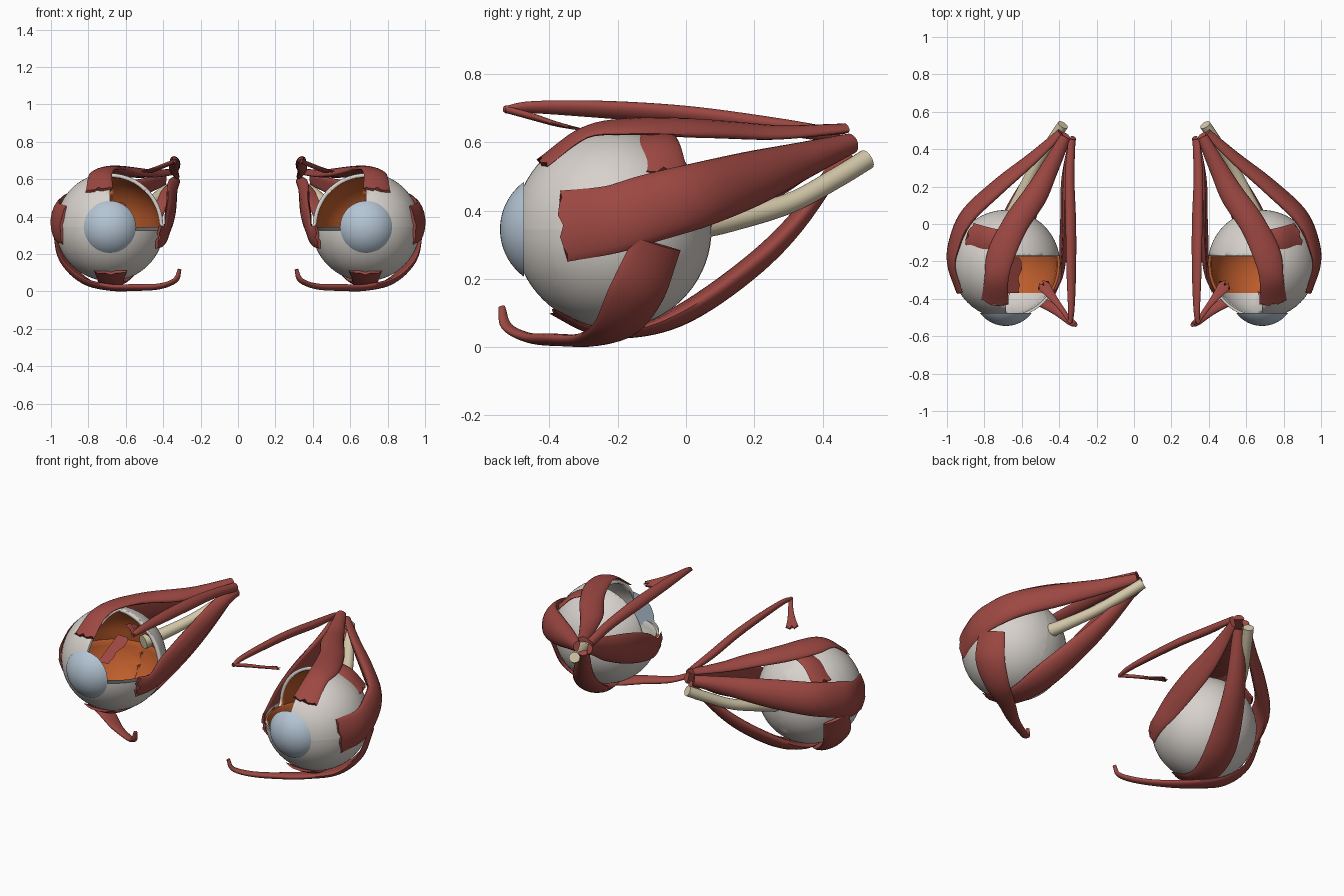
import bpy, bmesh, math, random
from mathutils import Vector

random.seed(4)
cube = bpy.data.objects.get("Cube")
if cube:
    bpy.data.objects.remove(cube, do_unlink=True)

EYE = Vector((0.685, -0.215, 0.345))
APEX = Vector((0.355, 0.5, 0.6))
RADIUS = 0.29
CUT_Y = -0.17
ORA_Y = -0.38


def material(name, rgb):
    m = bpy.data.materials.new(name)
    m.use_nodes = True
    m.diffuse_color = (*rgb, 1)
    node = next(n for n in m.node_tree.nodes if n.type == 'BSDF_PRINCIPLED')
    node.inputs["Base Color"].default_value = (*rgb, 1)
    node.inputs["Roughness"].default_value = 0.6
    return m


MUSCLE = material("muscle red", (0.34, 0.065, 0.055))
WHITE = material("sclera white", (0.68, 0.64, 0.60))
BLUE = material("cornea blue", (0.46, 0.56, 0.66))
ORANGE = material("retina orange", (0.52, 0.11, 0.025))
CREAM = material("nerve cream", (0.66, 0.58, 0.40))


def finish(bm, name, mats, mirror=True, shell=0):
    """Turn a bmesh into a smooth object, optionally hollow, mirrored to both sides."""
    mesh = bpy.data.meshes.new(name)
    bm.to_mesh(mesh)
    bm.free()
    for m in mats:
        mesh.materials.append(m)
    ob = bpy.data.objects.new(name, mesh)
    bpy.context.collection.objects.link(ob)
    bpy.ops.object.select_all(action='DESELECT')
    ob.select_set(True)
    bpy.context.view_layer.objects.active = ob
    bpy.ops.object.shade_smooth_by_angle(angle=math.radians(50))
    if shell:
        s = ob.modifiers.new("wall", 'SOLIDIFY')
        s.thickness = shell
        s.offset = -1
        s.material_offset = 1
        s.material_offset_rim = 0
    if mirror:
        mod = ob.modifiers.new("both_sides", 'MIRROR')
        mod.use_mirror_merge = False
    return ob


def catmull(rows, steps=6):
    """Smoothly interpolate rows of (x, y, z, width, thickness)."""
    v = [Vector(r) for r in rows]
    v = [v[0] * 2 - v[1]] + v + [v[-1] * 2 - v[-2]]
    out = []
    for a, b, c, d in zip(v, v[1:], v[2:], v[3:]):
        for i in range(steps):
            t = i / steps
            out.append(0.5 * (2 * b + (c - a) * t + (2 * a - 5 * b + 4 * c - d) * t ** 2
                              + (3 * b - a - 3 * c + d) * t ** 3))
    out.append(v[-2])
    return out


def strap(name, rows, mat=MUSCLE, ragged=0.0, sides=20):
    """Sweep a flattened section that bends around the eye and the muscle cone."""
    path = catmull(rows)
    axis = APEX - EYE
    bm = bmesh.new()
    rings = []
    for i, row in enumerate(path):
        c = Vector(row[:3])
        tangent = (Vector(path[min(i + 1, len(path) - 1)][:3])
                   - Vector(path[max(i - 1, 0)][:3])).normalized()
        t = max(0, min(1, (c - EYE).dot(axis) / axis.length_squared))
        out = c - (EYE + axis * t)
        bend = max(out.length, 0.06)
        normal = (out - tangent * out.dot(tangent)).normalized()
        side = tangent.cross(normal)
        round_tube = mat == CREAM
        ring = []
        for k in range(sides):
            a = math.tau * k / sides
            u = math.cos(a) * row[3] / 2
            w = math.sin(a) * row[4] / 2
            sag = 0 if round_tube else u * u / (2 * bend)
            p = c + side * u + normal * (w - sag)
            if i == 0 and ragged:
                # torn edge: same notch on the upper and lower sheet
                p += tangent * ragged * math.cos(2 * math.pi * u / row[3] * 2.5)
            ring.append(bm.verts.new(p))
        rings.append(ring)
    for r, s in zip(rings, rings[1:]):
        for k in range(sides):
            n = (k + 1) % sides
            bm.faces.new((r[k], r[n], s[n], s[k]))
    bm.faces.new(rings[0])
    bm.faces.new(rings[-1])
    bmesh.ops.recalc_face_normals(bm, faces=bm.faces)
    return finish(bm, name, [mat])


def ball(center, radius):
    bm = bmesh.new()
    bmesh.ops.create_uvsphere(bm, u_segments=56, v_segments=36, radius=radius)
    bmesh.ops.translate(bm, verts=bm.verts, vec=center)
    return bm


def slice_at(bm, co, no, **kw):
    return bmesh.ops.bisect_plane(bm, geom=bm.verts[:] + bm.edges[:] + bm.faces[:],
                                  plane_co=co, plane_no=no, **kw)


# Eyeball shell with the upper inner front quarter removed
bm = ball(EYE, RADIUS)
slice_at(bm, EYE, (1, 0, 0))
slice_at(bm, EYE, (0, 0, 1))
for y in (CUT_Y, ORA_Y):
    slice_at(bm, (0, y, 0), (0, 1, 0))
gone = []
for f in bm.faces:
    p = f.calc_center_median()
    f.material_index = 2 if p.y < ORA_Y else 0
    if p.x < EYE.x and p.z > EYE.z and p.y < CUT_Y:
        gone.append(f)
bmesh.ops.delete(bm, geom=gone, context='FACES')
finish(bm, "eyeball", [WHITE, ORANGE, WHITE, WHITE], shell=0.02)

# Cornea: a domed cap with a flat back
bm = ball((EYE.x, -0.372, EYE.z), 0.173)
cut = slice_at(bm, (0, -0.475, 0), (0, 1, 0), clear_outer=True)
rim = [e for e in cut["geom_cut"] if isinstance(e, bmesh.types.BMEdge)]
bmesh.ops.edgeloop_fill(bm, edges=rim)
bmesh.ops.recalc_face_normals(bm, faces=bm.faces)
finish(bm, "cornea", [BLUE])

# Optic nerve
strap("optic_nerve", [(.66, .03, .355, .08, .08), (.62, .12, .37, .07, .07),
                      (.53, .3, .42, .06, .06), (.44, .44, .495, .06, .06),
                      (.38, .53, .55, .06, .06)], CREAM)

# Four straight muscles, insertion first
strap("lateral_rectus", [(.943, -.365, .355, .21, .015), (.983, -.22, .375, .2, .03),
                         (.965, -.1, .41, .2, .05), (.89, .05, .45, .19, .07),
                         (.72, .21, .5, .16, .07), (.55, .35, .55, .11, .055),
                         (.395, .49, .6, .06, .035)], ragged=.008)
strap("superior_rectus", [(.745, -.425, .545, .15, .015), (.737, -.3, .63, .13, .025),
                          (.715, -.17, .65, .15, .035), (.635, 0, .645, .14, .05),
                          (.53, .15, .635, .13, .05), (.46, .28, .63, .1, .04),
                          (.365, .465, .64, .06, .03)], ragged=.01)
strap("medial_rectus", [(.425, -.36, .29, .13, .015), (.392, -.27, .295, .12, .025),
                        (.375, -.15, .345, .17, .035), (.36, .02, .41, .18, .05),
                        (.355, .2, .48, .15, .055), (.345, .35, .55, .1, .045),
                        (.325, .46, .59, .06, .03)], ragged=.018)
strap("inferior_rectus", [(.68, -.39, .1, .18, .015), (.68, -.28, .052, .14, .025),
                          (.67, -.15, .045, .16, .035), (.63, 0, .1, .18, .06),
                          (.55, .18, .225, .15, .065), (.47, .32, .36, .11, .055),
                          (.36, .47, .56, .06, .03)], ragged=.01)

# Upper oblique: belly, free tendon and the sheet left on the eyeball
strap("superior_oblique_belly", [(.34, -.53, .695, .025, .02), (.335, -.45, .703, .04, .03),
                                 (.335, -.25, .697, .06, .04), (.337, 0, .68, .065, .045),
                                 (.343, .25, .65, .055, .045), (.33, .45, .62, .05, .03)])
strap("superior_oblique_tendon", [(.49, -.32, .64, .075, .008), (.44, -.385, .655, .045, .015),
                                  (.39, -.45, .675, .03, .02), (.335, -.53, .697, .025, .02)],
      ragged=.02)
strap("superior_oblique_sheet", [(.885, -.065, .515, .15, .015), (.8, -.09, .592, .15, .025),
                                 (.7, -.1, .623, .13, .025)], ragged=.01)

# Lower oblique, sweeping under the eyeball to its outer side
strap("inferior_oblique", [(.312, -.54, .118, .02, .02), (.335, -.525, .06, .04, .025),
                           (.42, -.46, .027, .05, .03), (.55, -.38, .021, .07, .035),
                           (.68, -.28, .021, .1, .035), (.82, -.2, .055, .15, .035),
                           (.925, -.14, .155, .18, .03), (.96, -.08, .3, .16, .02)])

# Torn scrap of muscle inside the right eye only
bm = bmesh.new()
bmesh.ops.create_grid(bm, x_segments=4, y_segments=9, size=0.5)
for v in bm.verts:
    torn = random.uniform(-.012, .012) if v.co.x > 0.4 else 0
    v.co = Vector((-.645 + v.co.x * .075 + torn, -.275 + v.co.y * .19, .43 + v.co.y * .09))
finish(bm, "torn_muscle_scrap", [MUSCLE], mirror=False)
